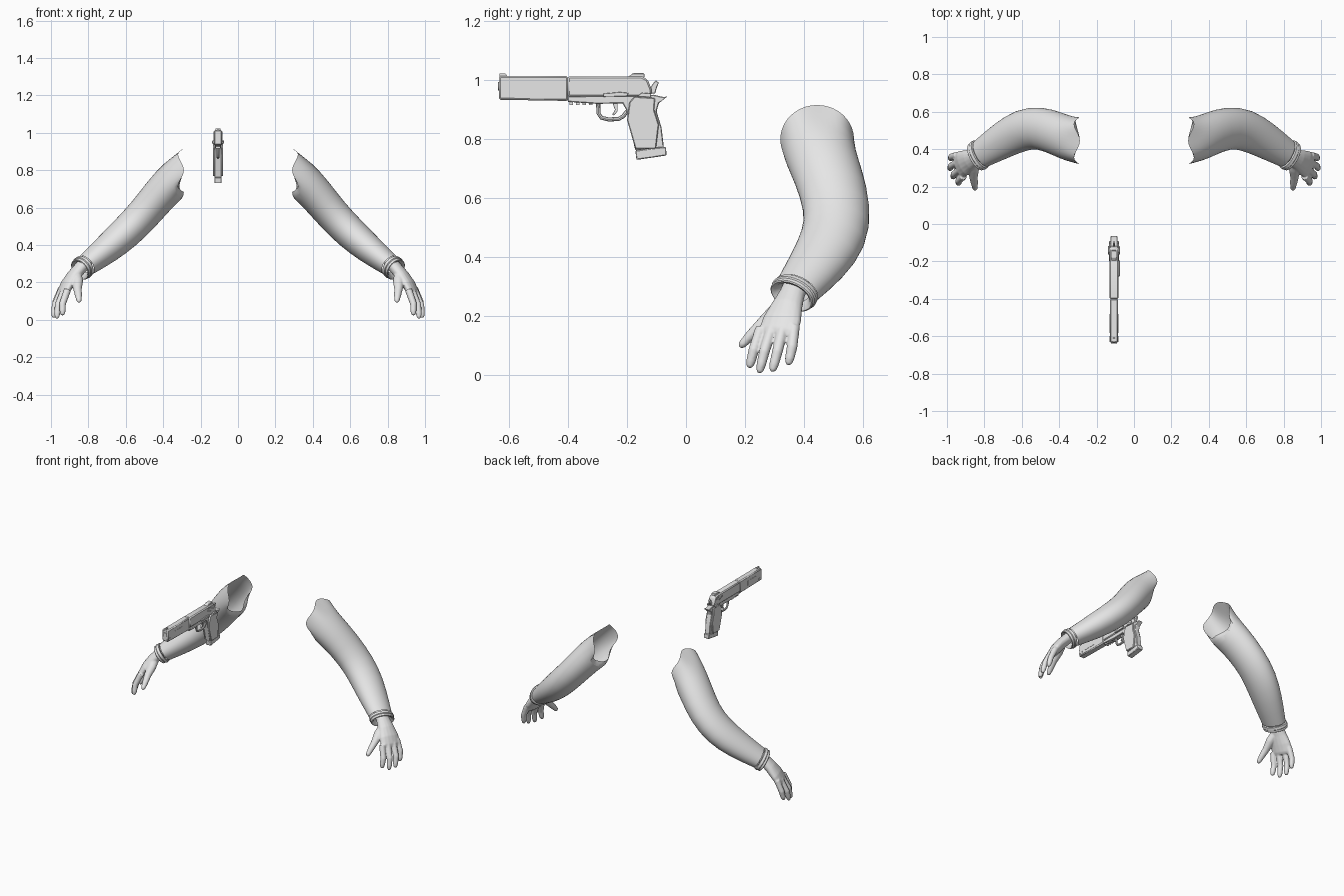
import bpy, bmesh, math
from mathutils import Vector

grey = bpy.data.materials.new("light_grey")
grey.diffuse_color = (0.8, 0.8, 0.8, 1)


def finish(name, bm, angle=35):
    bmesh.ops.recalc_face_normals(bm, faces=bm.faces)
    me = bpy.data.meshes.new(name)
    bm.to_mesh(me)
    bm.free()
    me.materials.append(grey)
    ob = bpy.data.objects.new(name, me)
    bpy.context.collection.objects.link(ob)
    bpy.ops.object.select_all(action='DESELECT')
    ob.select_set(True)
    bpy.context.view_layer.objects.active = ob
    bpy.ops.object.shade_smooth_by_angle(angle=math.radians(angle))
    return ob


def loft(bm, rings, sides=16, caps=True, hint=(0, 1, 0), warp=None):
    """rings: (centre, half width, half thickness[, tangent])"""
    loops = []
    for i, r in enumerate(rings):
        c = Vector(r[0])
        a, b = rings[max(i - 1, 0)][0], rings[min(i + 1, len(rings) - 1)][0]
        t = Vector(r[3]) if len(r) > 3 else Vector(b) - Vector(a)
        t.normalize()
        h = Vector(hint)
        u = (h - t * h.dot(t)).normalized()
        v = u.cross(t)
        loop = []
        for k in range(sides):
            w = 2 * math.pi * k / sides
            p = c + u * r[1] * math.cos(w) + v * r[2] * math.sin(w)
            if warp and i == 0:
                p.x += warp(w)
            loop.append(bm.verts.new(p))
        loops.append(loop)
    for p, q in zip(loops, loops[1:]):
        for k in range(sides):
            n = (k + 1) % sides
            bm.faces.new((p[k], p[n], q[n], q[k]))
    if caps:
        bm.faces.new(loops[0])
        bm.faces.new(loops[-1])


def mirror(ob):
    m = ob.modifiers.new("mirror", 'MIRROR')
    m.use_mirror_merge = False


# ---- sleeve: open tube with a ragged shoulder edge
bm = bmesh.new()
loft(bm, [((.305, .445, .80), .127, .118, (1, 0, 0)),
          ((.345, .455, .745), .122, .108, (.85, .1, -.5)),
          ((.41, .482, .68), .118, .098, (.72, .2, -.7)),
          ((.505, .517, .562), .115, .092, (.67, .08, -.73)),
          ((.60, .505, .465), .115, .09, (.68, -.25, -.65)),
          ((.70, .45, .378), .102, .08, (.7, -.42, -.56)),
          ((.815, .377, .29), .08, .06, (.7, -.465, -.545))],
     sides=20, caps=False, warp=lambda w: -.02 * math.cos(4 * w))
sleeve = finish("sleeve", bm, 60)
sleeve.modifiers.new("smooth", 'SUBSURF').levels = 1
sleeve.modifiers["smooth"].render_levels = 1
mirror(sleeve)

# ---- cuff: thick hem rolled inward around the wrist
d = Vector((.70, -.465, -.545)).normalized()
end = Vector((.845, .358, .268))
bm = bmesh.new()
loft(bm, [(end + d * o, a, b, d) for o, a, b in
          ((-.036, .072, .052), (-.034, .083, .063), (-.018, .085, .065), (-.014, .081, .061),
           (-.001, .081, .061), (.002, .077, .057), (-.004, .066, .047), (-.03, .05, .035))],
     sides=32, caps=False)
mirror(finish("cuff", bm))

# ---- hand: palm, fingers and thumb fused into one skin
bm = bmesh.new()
loft(bm, [((.805, .38, .32), .043, .034), ((.845, .36, .275), .045, .034),
          ((.88, .343, .235), .055, .034), ((.912, .327, .19), .068, .032),
          ((.935, .313, .15), .070, .025), ((.942, .309, .135), .058, .017)], hint=(.3, 1, 0))
for base, mid, tip in (((.912, .255, .16), (.938, .230, .085), (.938, .216, .030)),
                       ((.930, .290, .155), (.962, .266, .080), (.968, .250, .014)),
                       ((.945, .328, .155), (.978, .310, .080), (.985, .294, .018)),
                       ((.945, .367, .165), (.975, .360, .095), (.982, .348, .040))):
    b, m, t = Vector(base), Vector(mid), Vector(tip)
    loft(bm, [(b, .020, .020), (b.lerp(m, .5), .019, .019), (m, .0185, .0185),
              (m.lerp(t, .7), .0165, .0165), (t, .012, .012),
              (t + (t - m) * .12, .005, .005)], sides=10)
loft(bm, [((.865, .335, .245), .03, .028), ((.858, .292, .205), .030, .026),
          ((.858, .25, .165), .023, .021), ((.853, .215, .13), .019, .018),
          ((.850, .190, .103), .014, .014), ((.849, .182, .094), .006, .006)], sides=12, hint=(1, 0, 0))
hand = finish("hand", bm, 60)
r = hand.modifiers.new("fuse", 'REMESH')
r.mode, r.voxel_size, r.use_smooth_shade = 'VOXEL', .0045, True
s = hand.modifiers.new("relax", 'SMOOTH')
s.factor, s.iterations = .5, 4
mirror(hand)

# ---- pistol
GX = -.107


def plate(name, pts, half, x=GX, bevel=.003):
    """Side outline (y, z) extruded along x."""
    bm = bmesh.new()
    f = bm.faces.new([bm.verts.new((x - half, y, z)) for y, z in pts])
    g = bmesh.ops.extrude_face_region(bm, geom=[f])
    bmesh.ops.translate(bm, vec=(2 * half, 0, 0),
                        verts=[v for v in g['geom'] if isinstance(v, bmesh.types.BMVert)])
    ob = finish(name, bm, 30)
    if bevel:
        m = ob.modifiers.new("bevel", 'BEVEL')
        m.width, m.segments, m.limit_method = bevel, 1, 'ANGLE'
    return ob


def box(name, y0, y1, z0, z1, half, x=GX, bevel=0):
    return plate(name, [(y0, z0), (y1, z0), (y1, z1), (y0, z1)], half, x, bevel)


def rod(name, pts, rad, sides=8):
    bm = bmesh.new()
    loft(bm, [(p, rad, rad) for p in pts], sides=sides, hint=(1, 0, 0))
    return finish(name, bm)


plate("barrel_shroud", [(-.635, .934), (-.40, .930), (-.40, 1.015), (-.635, 1.015)], .022, bevel=.006)
plate("slide", [(-.402, .944), (-.12, .944), (-.115, .965), (-.13, 1.003), (-.15, 1.013), (-.402, 1.013)],
      .0235, bevel=.006)
plate("frame", [(-.402, .946), (-.402, .927), (-.30, .920), (-.215, .922), (-.203, .90), (-.195, .865),
                (-.172, .762), (-.075, .772), (-.083, .84), (-.10, .895), (-.092, .922), (-.062, .946),
                (-.075, .943), (-.11, .951)], .018)
for s in (-1, 1):
    plate("grip_panel", [(-.192, .925), (-.20, .865), (-.172, .768), (-.102, .768), (-.092, .85),
                         (-.108, .90), (-.105, .94), (-.175, .945)], .006, GX + s * .021)
    # inset window strip along the shroud side
    box("side_window", -.583, -.482, .955, .985, .0015, GX + s * .022)
    box("muzzle_ridge", -.630, -.60, .948, .958, .0015, GX + s * .022)
    # slanted rear grip ridges
    for i in range(6):
        y = -.212 + i * .012
        plate("slide_ridge", [(y, .975), (y + .004, .975), (y + .010, 1.0), (y + .006, 1.0)],
              .0015, GX + s * .0235, 0)
    plate("safety_lever", [(-.165, .946), (-.12, .942), (-.118, .955), (-.15, .958)], .004, GX + s * .027, .001)
plate("slide_stop", [(-.28, .944), (-.20, .946), (-.195, .957), (-.225, .960), (-.28, .955)], .005, GX + .026, .001)
plate("magazine_base", [(-.168, .730), (-.066, .745), (-.068, .775), (-.172, .762)], .019)
rod("muzzle", [(GX, -.638, .980), (GX, -.60, .980)], .015, 16)
rod("trigger_guard", [(GX, y, z) for y, z in ((-.298, .925), (-.297, .888), (-.287, .873), (-.262, .867),
                                               (-.228, .869), (-.213, .878), (-.200, .895))], .007)
plate("trigger", [(-.25, .925), (-.232, .925), (-.232, .895), (-.245, .880), (-.25, .884), (-.241, .90)],
      .006, bevel=.001)
plate("hammer", [(-.13, .955), (-.105, .955), (-.098, .978), (-.092, .992), (-.103, 1.0), (-.115, .985)],
      .006, bevel=.002)
plate("front_sight", [(-.632, 1.012), (-.605, 1.012), (-.612, 1.023), (-.632, 1.023)], .005, bevel=0)
plate("rear_sight", [(-.20, 1.010), (-.14, 1.010), (-.142, 1.024), (-.18, 1.024)], .014, bevel=.002)
for i in range(4):
    box("rail_notch", -.395 + i * .022, -.383 + i * .022, .917, .93, .014)
rod("magazine_button", [(GX - .024, -.205, .912), (GX + .024, -.205, .912)], .007, 10)
